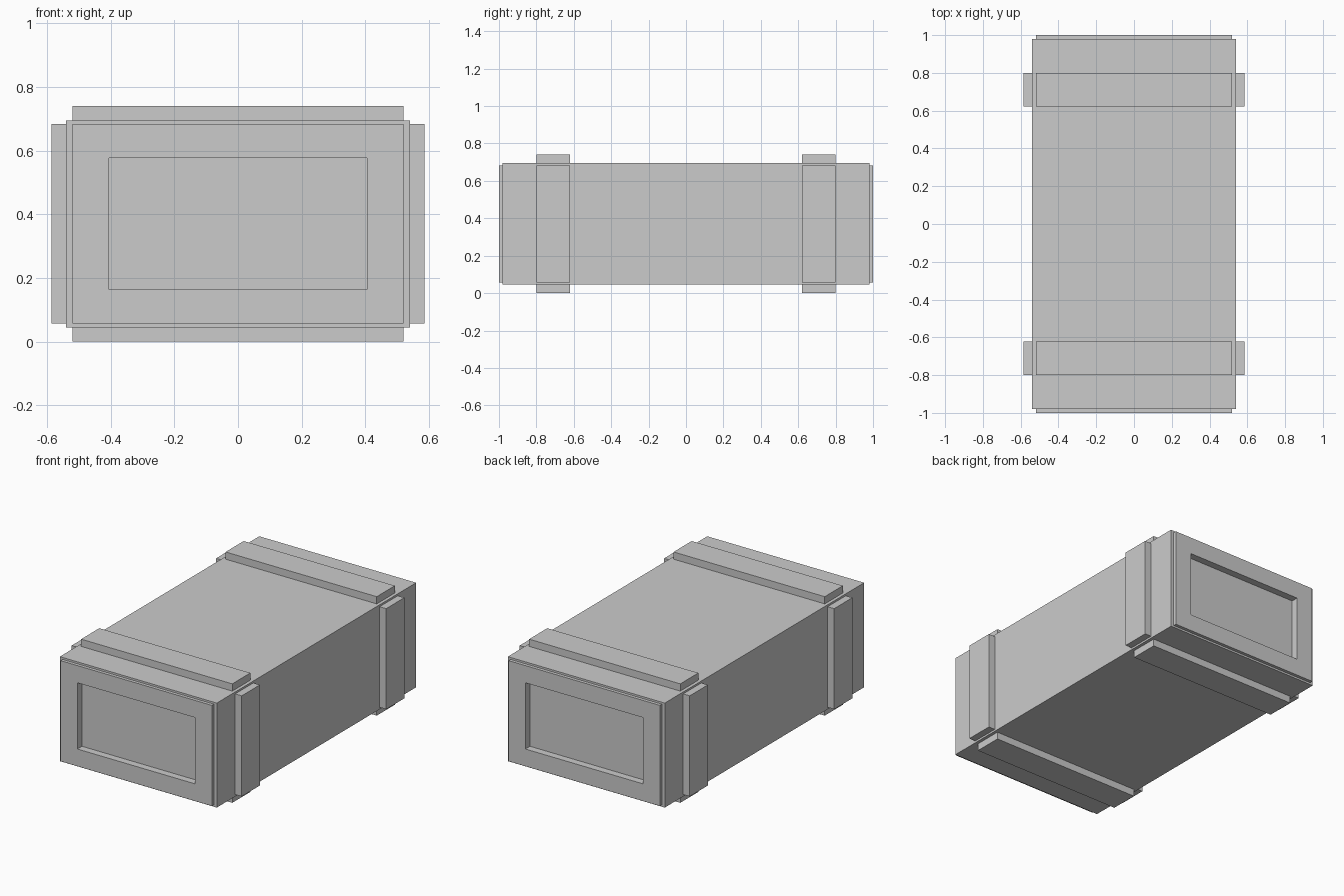
import bpy
import bmesh

cube = bpy.data.objects.get("Cube")
if cube:
    bpy.data.objects.remove(cube, do_unlink=True)

MID_Z = 0.37
grey = bpy.data.materials.new("plain_grey")
grey.use_nodes = True
grey.diffuse_color = (0.6, 0.6, 0.6, 1)
grey.node_tree.nodes["Principled BSDF"].inputs["Base Color"].default_value = (0.6, 0.6, 0.6, 1)


def finish(name, bm):
    bmesh.ops.recalc_face_normals(bm, faces=bm.faces)
    mesh = bpy.data.meshes.new(name)
    bm.to_mesh(mesh)
    bm.free()
    mesh.materials.append(grey)
    obj = bpy.data.objects.new(name, mesh)
    bpy.context.scene.collection.objects.link(obj)
    return obj


def box(name, center, size):
    bm = bmesh.new()
    bmesh.ops.create_cube(bm, size=1)
    bmesh.ops.scale(bm, vec=size, verts=bm.verts)
    bmesh.ops.translate(bm, vec=center, verts=bm.verts)
    return finish(name, bm)


# Crate body: rectangular rings (y, half width, half height) from the recess out to the side wall
end_rings = [(0.955, 0.405, 0.206), (1.0, 0.405, 0.206), (1.0, 0.52, 0.313),
             (0.98, 0.52, 0.313), (0.98, 0.54, 0.325)]
rings = [(-y, w, h) for y, w, h in end_rings] + end_rings[::-1]
bm = bmesh.new()
loops = [[bm.verts.new((sx * w, y, MID_Z + sz * h))
          for sx, sz in ((-1, -1), (1, -1), (1, 1), (-1, 1))] for y, w, h in rings]
for a, b in zip(loops, loops[1:]):
    for i in range(4):
        j = (i + 1) % 4
        bm.faces.new((a[i], a[j], b[j], b[i]))
bm.faces.new(loops[0])
bm.faces.new(loops[-1])
finish("crate_body", bm)

# Reinforcing slats around the body near each end
for end, y in (("front", -0.71), ("back", 0.71)):
    for side, s in (("left", 1), ("right", -1)):
        box(f"{end}_{side}_slat", (s * 0.5625, y, MID_Z), (0.045, 0.178, 0.626))
    for side, s in (("top", 1), ("bottom", -1)):
        box(f"{end}_{side}_slat", (0, y, MID_Z + s * 0.3475), (1.04, 0.178, 0.045))
